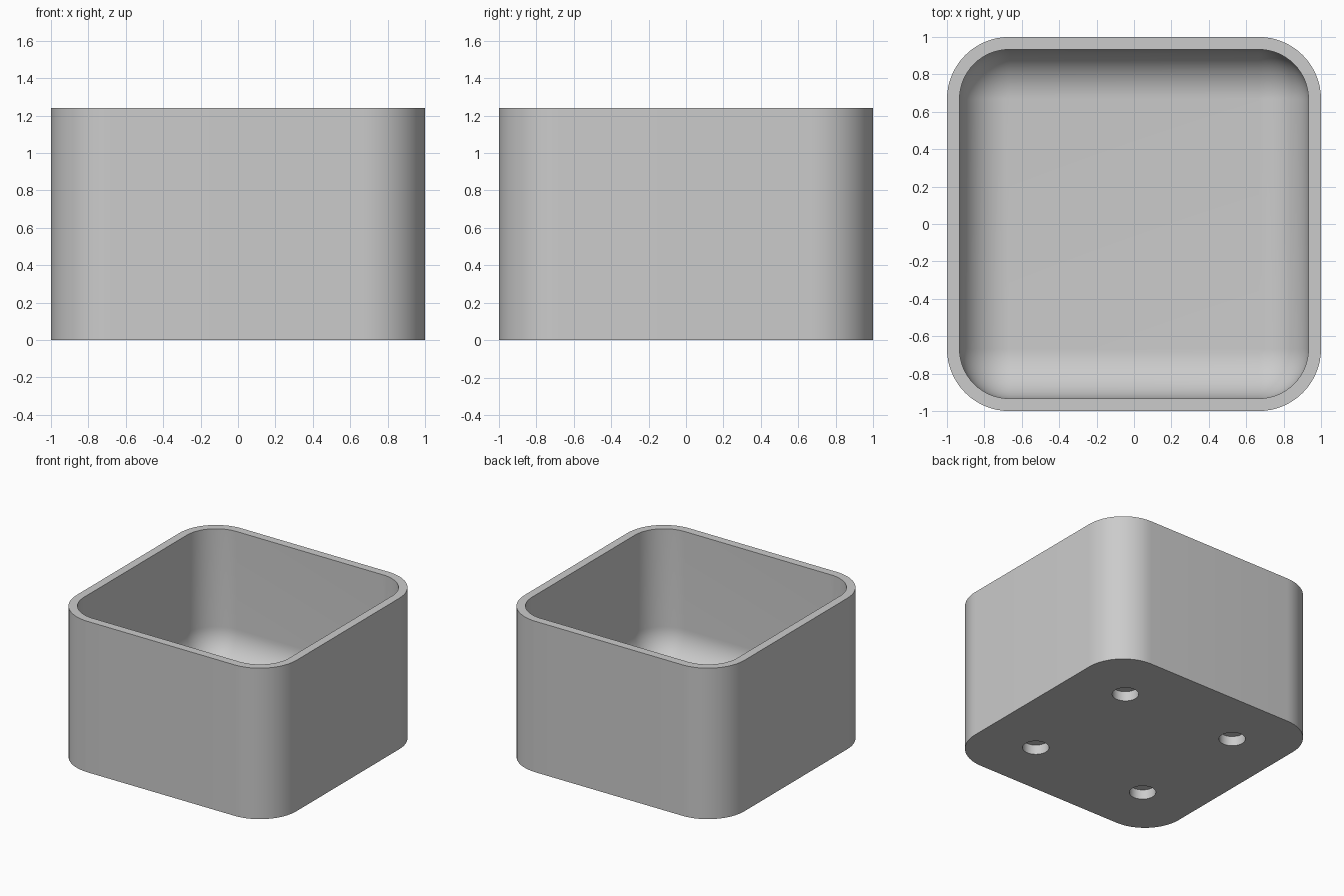
import bpy, bmesh
from math import cos, sin, pi, radians
from mathutils import Matrix

cube = bpy.data.objects.get("Cube")
if cube:
    bpy.data.objects.remove(cube, do_unlink=True)

HALF, HEIGHT, RADIUS = 1.0, 1.24, 0.333
WALL, FLOOR = 0.067, 0.17
HOLE_POS, HOLE_RADIUS, HOLE_DEPTH = 0.525, 0.1, 0.08
STEPS = 16

grey = bpy.data.materials.new("light_grey")
grey.use_nodes = True
colour = (0.6, 0.6, 0.6, 1)
grey.diffuse_color = colour
grey.node_tree.nodes["Principled BSDF"].inputs["Base Color"].default_value = colour


def ring(bm, inset, z):
    """Rounded square outline, shrunk by inset, at height z."""
    radius = max(RADIUS - inset, 0)
    centre = HALF - RADIUS
    verts = []
    for corner, (sx, sy) in enumerate(((1, 1), (-1, 1), (-1, -1), (1, -1))):
        for i in range(STEPS + 1):
            a = (corner + i / STEPS) * pi / 2
            verts.append(bm.verts.new((sx * centre + radius * cos(a),
                                       sy * centre + radius * sin(a), z)))
    return verts


def make_object(name, bm):
    bmesh.ops.recalc_face_normals(bm, faces=bm.faces[:])
    mesh = bpy.data.meshes.new(name)
    bm.to_mesh(mesh)
    bm.free()
    mesh.materials.append(grey)
    obj = bpy.data.objects.new(name, mesh)
    bpy.context.collection.objects.link(obj)
    return obj


# Box: outer wall, rim, inner wall and a round fillet down to the floor
fillet = RADIUS - WALL
levels = [(0, 0), (0, HEIGHT), (WALL, HEIGHT)]
for i in range(STEPS + 1):
    a = i / STEPS * pi / 2
    levels.append((WALL + fillet * (1 - cos(a)), FLOOR + fillet * (1 - sin(a))))

bm = bmesh.new()
rings = [ring(bm, inset, z) for inset, z in levels]
for low, high in zip(rings, rings[1:]):
    for i in range(len(low)):
        j = (i + 1) % len(low)
        bm.faces.new((low[i], low[j], high[j], high[i]))
bm.faces.new(rings[0])
bm.faces.new(rings[-1])
bmesh.ops.remove_doubles(bm, verts=bm.verts[:], dist=0.0001)
box = make_object("open_box", bm)

# Four shallow round holes in the underside
bm = bmesh.new()
for sx in (-1, 1):
    for sy in (-1, 1):
        bmesh.ops.create_cone(bm, cap_ends=True, segments=40,
                              radius1=HOLE_RADIUS, radius2=HOLE_RADIUS,
                              depth=2 * HOLE_DEPTH,
                              matrix=Matrix.Translation((sx * HOLE_POS, sy * HOLE_POS, 0)))
cutter = make_object("hole_cutter", bm)
cutter.hide_render = True

cut = box.modifiers.new("holes", 'BOOLEAN')
cut.operation = 'DIFFERENCE'
cut.solver = 'EXACT'
cut.object = cutter

bpy.ops.object.select_all(action='DESELECT')
box.select_set(True)
bpy.context.view_layer.objects.active = box
bpy.ops.object.modifier_apply(modifier=cut.name)
bpy.data.objects.remove(cutter, do_unlink=True)
bpy.ops.object.shade_smooth_by_angle(angle=radians(30))
